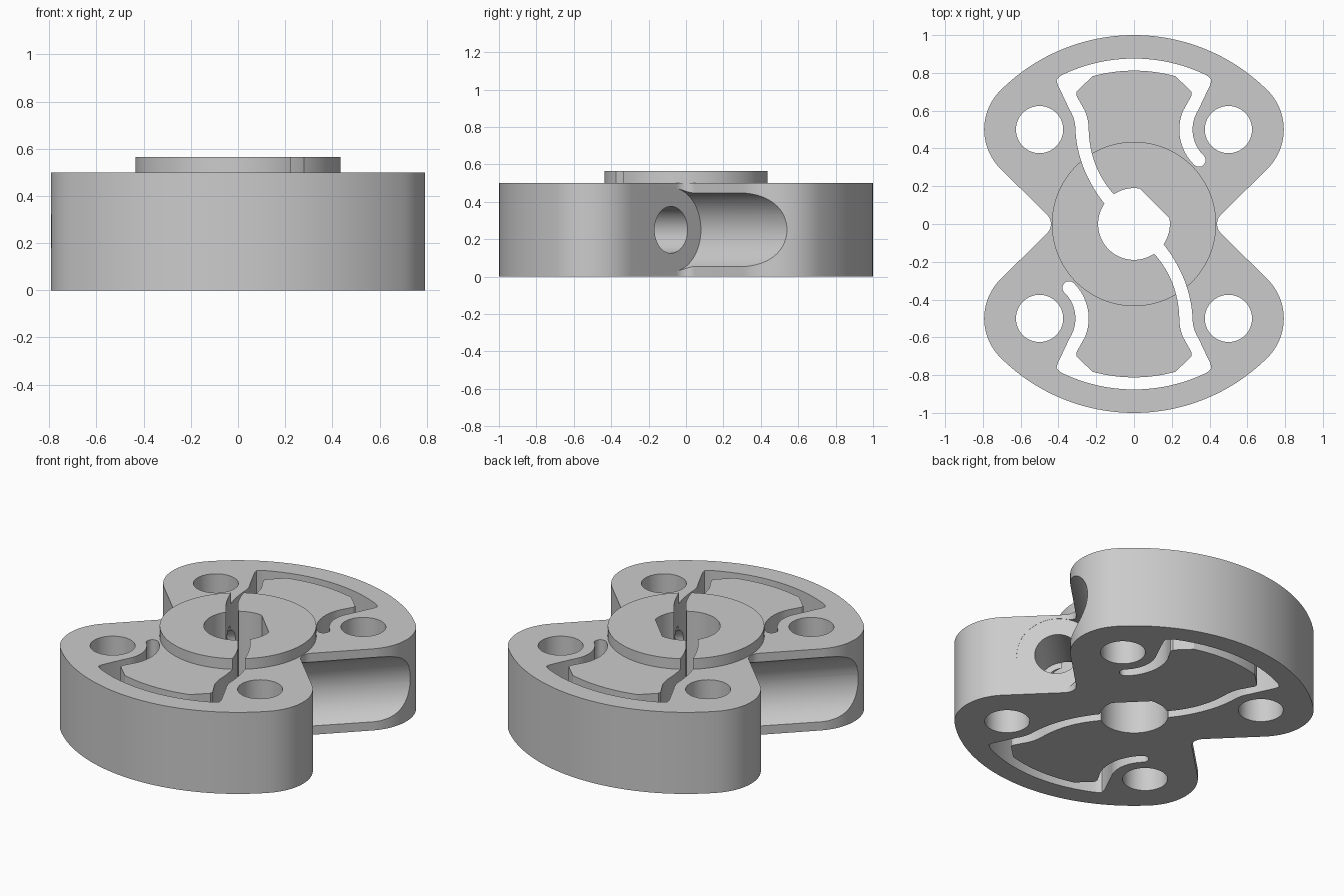
import bpy, bmesh
from math import sin, cos, radians, hypot, asin, degrees
from mathutils import Matrix, Vector

if "Cube" in bpy.data.objects:
    bpy.data.objects.remove(bpy.data.objects["Cube"])

steel = bpy.data.materials.new("plain_grey")
steel.use_nodes = True
GREY = (0.6, 0.6, 0.6, 1)
steel.diffuse_color = GREY
steel.node_tree.nodes["Principled BSDF"].inputs["Base Color"].default_value = GREY

HEIGHT, TOP = 0.5, 0.565
LOBE, LOBE_R = 0.5, 0.293


def arc(cx, cy, r, a0, a1, n=16):
    angles = [radians(a0 + (a1 - a0) * i / n) for i in range(n + 1)]
    return [(cx + r * cos(a), cy + r * sin(a)) for a in angles]


def bezier(p0, p1, p2, n=16):
    p0, p1, p2 = Vector(p0), Vector(p1), Vector(p2)
    ts = [i / n for i in range(n + 1)]
    return [tuple(p0 * (1 - t) ** 2 + p1 * 2 * t * (1 - t) + p2 * t * t) for t in ts]


def mirror(pts):
    return [(-x, y) for x, y in reversed(pts)]


def half_turn(pts):
    return [(-x, -y) for x, y in pts]


def prism(name, pts, z0, z1):
    """Extrude a flat outline from z0 to z1."""
    bm = bmesh.new()
    face = bm.faces.new([bm.verts.new((x, y, z0)) for x, y in pts])
    ext = bmesh.ops.extrude_face_region(bm, geom=[face])["geom"]
    bmesh.ops.translate(bm, vec=(0, 0, z1 - z0),
                        verts=[g for g in ext if isinstance(g, bmesh.types.BMVert)])
    bmesh.ops.recalc_face_normals(bm, faces=bm.faces)
    return make_object(name, bm)


def rod(name, start, direction, r, length):
    """Cylinder running from a start point along a direction."""
    bm = bmesh.new()
    d = Vector(direction).normalized()
    place = Matrix.Translation(Vector(start) + d * length / 2) @ d.to_track_quat('Z', 'Y').to_matrix().to_4x4()
    bmesh.ops.create_cone(bm, cap_ends=True, segments=64, radius1=r, radius2=r,
                          depth=length, matrix=place)
    return make_object(name, bm)


def make_object(name, bm):
    mesh = bpy.data.meshes.new(name)
    bm.to_mesh(mesh)
    bm.free()
    obj = bpy.data.objects.new(name, mesh)
    bpy.context.collection.objects.link(obj)
    mesh.materials.append(steel)
    return obj


def combine(target, tool, operation='DIFFERENCE'):
    """Apply a boolean and discard the tool."""
    mod = target.modifiers.new("cut", 'BOOLEAN')
    mod.object, mod.operation, mod.solver = tool, operation, 'EXACT'
    graph = bpy.context.evaluated_depsgraph_get()
    graph.update()
    result = bpy.data.meshes.new_from_object(target.evaluated_get(graph))
    target.modifiers.clear()
    target.data = result
    bpy.data.objects.remove(tool)


# Four-lobed body outline: waist fillet, lobe corner, big outer arc
quarter = (arc(0.51, 0, 0.07, 180, 135, 5) + arc(LOBE, LOBE, LOBE_R, -45, 45, 24)
           + arc(0, 0, 1, 45, 90, 28)[1:])
upper = quarter + mirror(quarter)[1:]
coupling = prism("clamp_coupling", upper[:-1] + half_turn(upper)[:-1], 0, HEIGHT)

# Raised hub disc
hub = prism("hub_disc", arc(0, 0, 0.435, 0, 360, 96)[:-1], HEIGHT - 0.1, TOP)
combine(coupling, hub, 'UNION')

# Bore with one flat
bore = arc(0, 0, 0.19, 81, 369, 64)
combine(coupling, prism("bore_cutter", bore, -0.1, 0.7))

# Flexure slot: long arm from the bore, wide outer arc, short arm with round end
outer_side = [(0.405, 0.74), (0.41, 0.765), (0.39, 0.783)]
inner_side = [(0.305, 0.68), (0.305, 0.70), (0.22, 0.782)]
tip = radians(226)
slot = ([(-0.10, 0.04)]
        + bezier((-0.155, 0.105), (-0.30, 0.29), (-0.31, 0.5))
        + arc(-LOBE, LOBE, 0.19, 0, 32, 8)[1:]
        + [(-x, y) for x, y in outer_side]
        + arc(0, 0, 0.876, 116, 64, 32)
        + outer_side[::-1]
        + arc(LOBE, LOBE, 0.19, 148, 226, 20)
        + arc(LOBE + 0.225 * cos(tip), LOBE + 0.225 * sin(tip), 0.035, 406, 226, 12)[1:-1]
        + arc(LOBE, LOBE, 0.26, 226, 158, 20)
        + inner_side
        + arc(0, 0, 0.812, 74, 106, 24)[1:-1]
        + mirror(inner_side)
        + arc(-LOBE, LOBE, 0.26, 22, 0, 8)
        + bezier((-0.24, 0.5), (-0.235, 0.30), (-0.105, 0.155))[1:]
        + [(-0.04, 0.10)])
for pts in (slot, half_turn(slot)):
    combine(coupling, prism("slot_cutter", pts, -0.1, 0.7))

# Mounting holes through the lobes
for sx in (-1, 1):
    for sy in (-1, 1):
        hole = arc(sx * LOBE, sy * LOBE, 0.125, 0, 360, 64)[:-1]
        combine(coupling, prism("hole_cutter", hole, -0.1, 0.7))

# Clamp screws: head channel along the notch wall, clearance hole, narrower thread hole
for s in (1, -1):
    seat = (s * 0.49, s * -0.08, HEIGHT / 2)
    combine(coupling, rod("head_cutter", seat, (s, s, 0), 0.226, 1.2))
    outside = (s * 0.55, s * -0.02, HEIGHT / 2)
    combine(coupling, rod("clearance_cutter", outside, (-s, -s, 0), 0.125, 0.40))
    combine(coupling, rod("thread_cutter", outside, (-s, -s, 0), 0.09, 0.75))

# Smooth curved walls, keep edges crisp
bpy.ops.object.select_all(action='DESELECT')
coupling.select_set(True)
bpy.context.view_layer.objects.active = coupling
bpy.ops.object.shade_smooth_by_angle(angle=radians(25))
